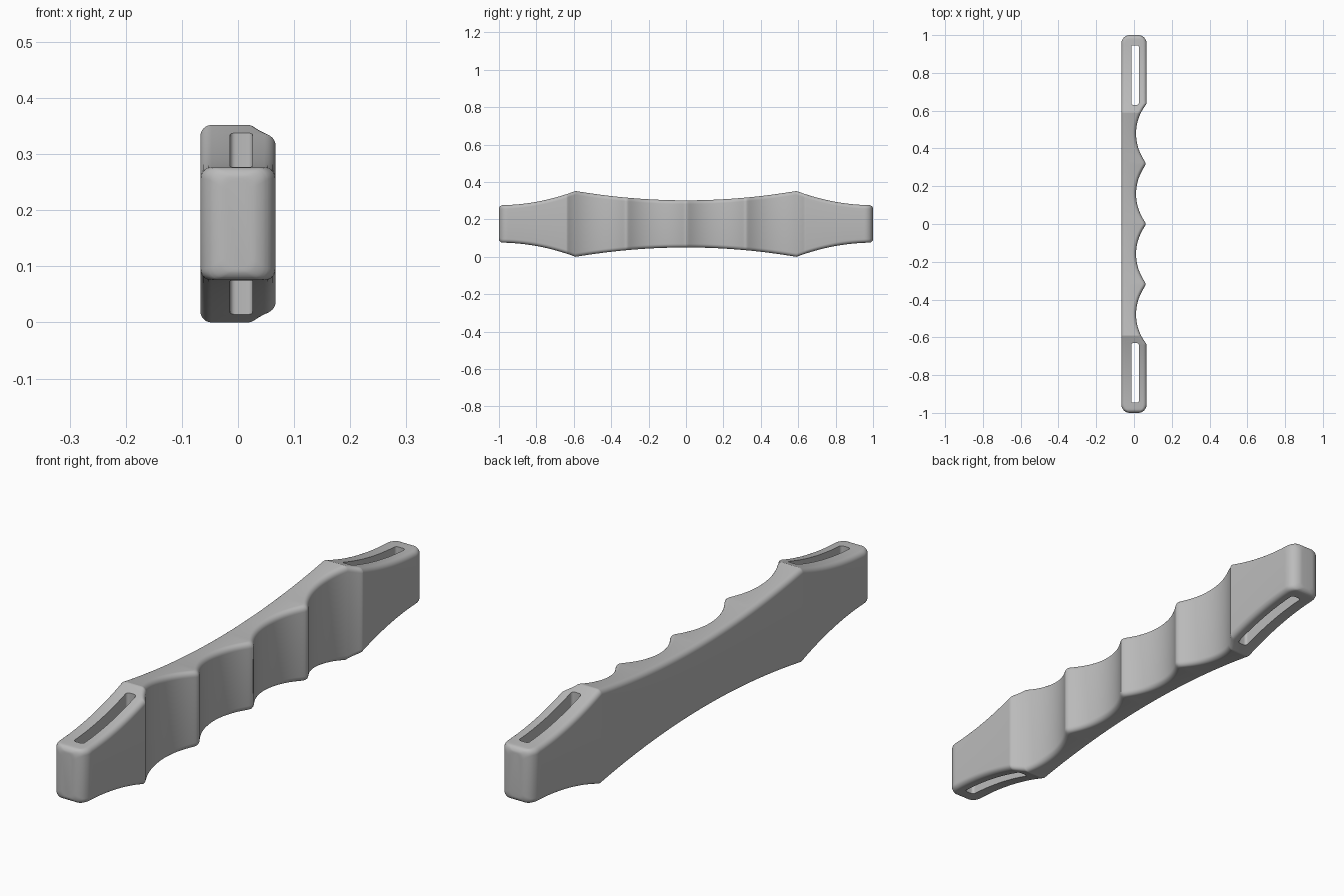
import bpy, bmesh, math

cube = bpy.data.objects.get("Cube")
if cube:
    bpy.data.objects.remove(cube)

MID_Z, HALF_W = 0.176, 0.067
PEAK_Y, CUSP_Y = 0.59, 0.638       # tallest station, last finger ridge
EDGE_R, CORNER_R = 0.02, 0.045     # edge rounding, plan corner rounding

grey = bpy.data.materials.new("plain grey")
grey.use_nodes = True
colour = (0.5, 0.5, 0.5, 1)
grey.diffuse_color = colour
grey.node_tree.nodes["Principled BSDF"].inputs["Base Color"].default_value = colour


def add_object(name, bm):
    bmesh.ops.recalc_face_normals(bm, faces=bm.faces)
    mesh = bpy.data.meshes.new(name)
    bm.to_mesh(mesh)
    bm.free()
    mesh.materials.append(grey)
    obj = bpy.data.objects.new(name, mesh)
    bpy.context.collection.objects.link(obj)
    return obj


def round_off(y, radius):
    """How far a rounded end of this radius has drawn in at y."""
    t = max(0.0, abs(y) - (1 - radius))
    return radius - math.sqrt(max(0.0, radius**2 - t**2))


def half_height(y):
    a = abs(y)
    if a < PEAK_Y:
        h = 0.126 + 0.05 * (a / PEAK_Y) ** 2
    else:
        h = 0.1 + 0.076 * ((1 - a) / (1 - PEAK_Y)) ** 2
    return h - round_off(y, EDGE_R)


def right_side(y):
    """Four scooped finger grooves between softened ridges."""
    if abs(y) >= CUSP_Y:
        return HALF_W
    pitch = CUSP_Y / 2
    u = abs(y - round(y / pitch) * pitch)
    if abs(y) < CUSP_Y - pitch / 2:
        u = math.hypot(u, 0.008)
    d = pitch / 2 - u
    r = 0.25
    return min(HALF_W, 0.011 + r - math.sqrt(r * r - d * d))


def section(y):
    """Rounded rectangle across the grip."""
    draw_in = round_off(y, CORNER_R)
    x0, x1 = -HALF_W + draw_in, right_side(y) - draw_in
    h, r, n = half_height(y), EDGE_R, 6
    corners = [(x1 - r, h - r, 0), (x0 + r, h - r, 1),
               (x0 + r, r - h, 2), (x1 - r, r - h, 3)]
    return [(cx + r * math.cos((q + i / n) * math.pi / 2), y,
             MID_Z + cz + r * math.sin((q + i / n) * math.pi / 2))
            for cx, cz, q in corners for i in range(n + 1)]


# Grip body lofted along its length
span = 1 - CORNER_R
stations = [span * i / 130 for i in range(131)] + [PEAK_Y, CUSP_Y]
for radius in (CORNER_R, EDGE_R):
    stations += [1 - radius + radius * math.sin(i * math.pi / 16) for i in range(1, 9)]
stations = sorted({round(s * y, 4) for y in stations for s in (-1, 1)})
bm = bmesh.new()
rings = [[bm.verts.new(p) for p in section(y)] for y in stations]
for a, b in zip(rings, rings[1:]):
    for i in range(len(a)):
        j = (i + 1) % len(a)
        bm.faces.new((a[i], a[j], b[j], b[i]))
bm.faces.new(rings[0])
bm.faces.new(rings[-1])
grip = add_object("grip_body", bm)

# Strap slots cut through both ends
for side, name in ((-1, "front_slot_cutter"), (1, "back_slot_cutter")):
    bm = bmesh.new()
    bmesh.ops.create_cube(bm, size=1)
    bmesh.ops.scale(bm, vec=(0.04, 0.315, 1), verts=bm.verts)
    bmesh.ops.translate(bm, vec=(0.006, side * 0.788, MID_Z), verts=bm.verts)
    uprights = [e for e in bm.edges if abs(e.verts[0].co.z - e.verts[1].co.z) > 0.5]
    bmesh.ops.bevel(bm, geom=uprights, offset=0.01, segments=5, profile=0.5, affect='EDGES')
    cutter = add_object(name, bm)
    cutter.hide_render = True
    cut = grip.modifiers.new(name, 'BOOLEAN')
    cut.operation, cut.solver, cut.object = 'DIFFERENCE', 'EXACT', cutter
    bpy.context.view_layer.objects.active = grip
    bpy.ops.object.modifier_apply(modifier=name)
    bpy.data.objects.remove(cutter)

# Smooth surfaces with crisp slot rims
bpy.ops.object.select_all(action='DESELECT')
grip.select_set(True)
bpy.context.view_layer.objects.active = grip
bpy.ops.object.shade_smooth_by_angle(angle=math.radians(30))
